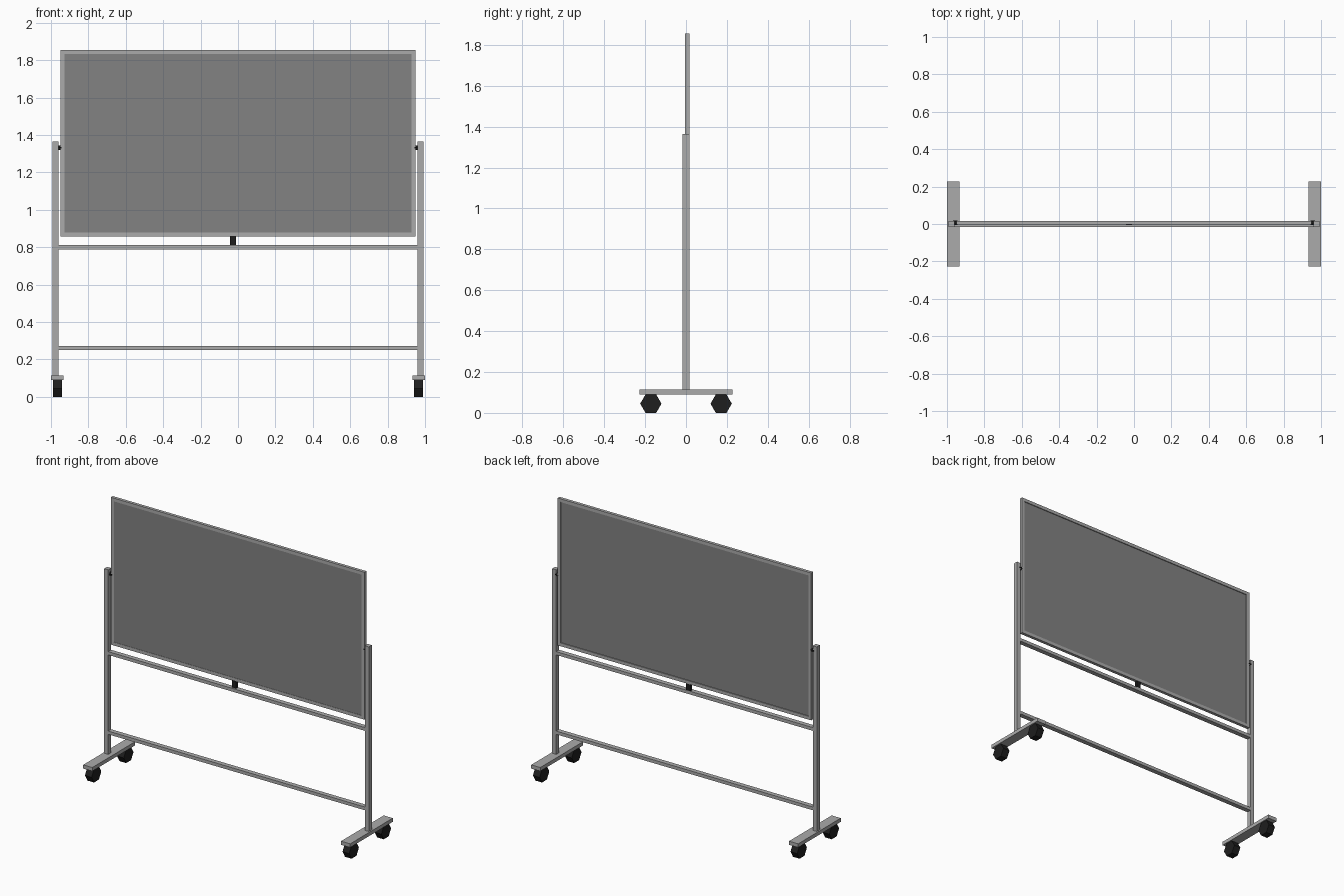
import bpy, bmesh, math
from mathutils import Matrix, Vector

if "Cube" in bpy.data.objects:
    bpy.data.objects.remove(bpy.data.objects["Cube"])


def material(name, rgb):
    m = bpy.data.materials.new(name)
    m.diffuse_color = (*rgb, 1.0)
    m.use_nodes = True
    m.node_tree.nodes["Principled BSDF"].inputs["Base Color"].default_value = m.diffuse_color
    return m


METAL = material("light grey metal", (0.41, 0.41, 0.41))
BOARD = material("mid grey board", (0.225, 0.225, 0.225))
BLACK = material("black rubber", (0.013, 0.013, 0.013))


def finish(bm, name, mat):
    bmesh.ops.recalc_face_normals(bm, faces=bm.faces)
    me = bpy.data.meshes.new(name)
    bm.to_mesh(me)
    bm.free()
    me.materials.append(mat)
    ob = bpy.data.objects.new(name, me)
    bpy.context.collection.objects.link(ob)
    return ob


def box(name, x, y, z, mat):
    """Box from (min, max) ranges."""
    bm = bmesh.new()
    size = Vector((x[1] - x[0], y[1] - y[0], z[1] - z[0]))
    mid = Vector((sum(x) / 2, sum(y) / 2, sum(z) / 2))
    bmesh.ops.create_cube(bm, size=1, matrix=Matrix.Translation(mid) @ Matrix.Diagonal((*size, 1)))
    return finish(bm, name, mat)


def rod(name, centre, radius, length, sides, mat):
    """Flat-sided cylinder lying along x, one corner pointing along y."""
    bm = bmesh.new()
    turn = Matrix.Rotation(math.pi / 2, 4, 'Y') @ Matrix.Rotation(math.pi / 2, 4, 'Z')
    bmesh.ops.create_cone(bm, cap_ends=True, segments=sides, radius1=radius, radius2=radius,
                          depth=length, matrix=Matrix.Translation(centre) @ turn)
    # make sure the wheel has a flat side down
    if sides == 6:
        low = min(v.co.z for v in bm.verts)
        if sum(v.co.z < low + 1e-4 for v in bm.verts) < 4:
            bmesh.ops.rotate(bm, verts=bm.verts, cent=centre,
                             matrix=Matrix.Rotation(math.pi / 6, 3, 'X'))
    return finish(bm, name, mat)


def frame(name, w, z0, z1, y0, y1, t, mat):
    """Rectangular ring, swept from an outer and an inner loop."""
    bm = bmesh.new()
    loops = []
    for y, d in ((y0, 0), (y0, t), (y1, t), (y1, 0)):
        a, lo, hi = w - d, z0 + d, z1 - d
        loops.append([bm.verts.new(p) for p in ((-a, y, lo), (a, y, lo), (a, y, hi), (-a, y, hi))])
    for i in range(4):
        p, q = loops[i], loops[(i + 1) % 4]
        for j in range(4):
            k = (j + 1) % 4
            bm.faces.new((p[j], p[k], q[k], q[j]))
    return finish(bm, name, mat)


# Board: rim and recessed writing panel
frame("board_frame", 0.95, 0.857, 1.855, -0.004, 0.017, 0.022, METAL)
box("writing_panel", (-0.93, 0.93), (-0.002, 0.011), (0.877, 1.835), BOARD)

# Cross rails
for name, z in (("upper_rail", 0.80), ("lower_rail", 0.262)):
    box(name, (-0.963, 0.963), (-0.016, 0.016), (z - 0.011, z + 0.011), METAL)

# Catch between upper rail and board
box("board_catch", (-0.043, -0.011), (-0.005, 0.015), (0.805, 0.86), BLACK)

# Side stands: post, foot, pivot and two casters each
for side, s in (("left", -1), ("right", 1)):
    def span(a, b):
        return tuple(sorted((s * a, s * b)))
    box(side + "_post", span(0.961, 0.991), (-0.016, 0.016), (0.112, 1.365), METAL)
    box(side + "_foot", span(0.932, 1.0), (-0.228, 0.228), (0.09, 0.115), METAL)
    rod(side + "_pivot", Vector((s * 0.956, 0.006, 1.332)), 0.012, 0.026, 8, BLACK)
    for end, y in (("front", -0.172), ("back", 0.172)):
        r = 0.052
        rod(f"{side}_{end}_wheel", Vector((s * 0.965, y, r * math.cos(math.pi / 6))),
            r, 0.05, 6, BLACK)
